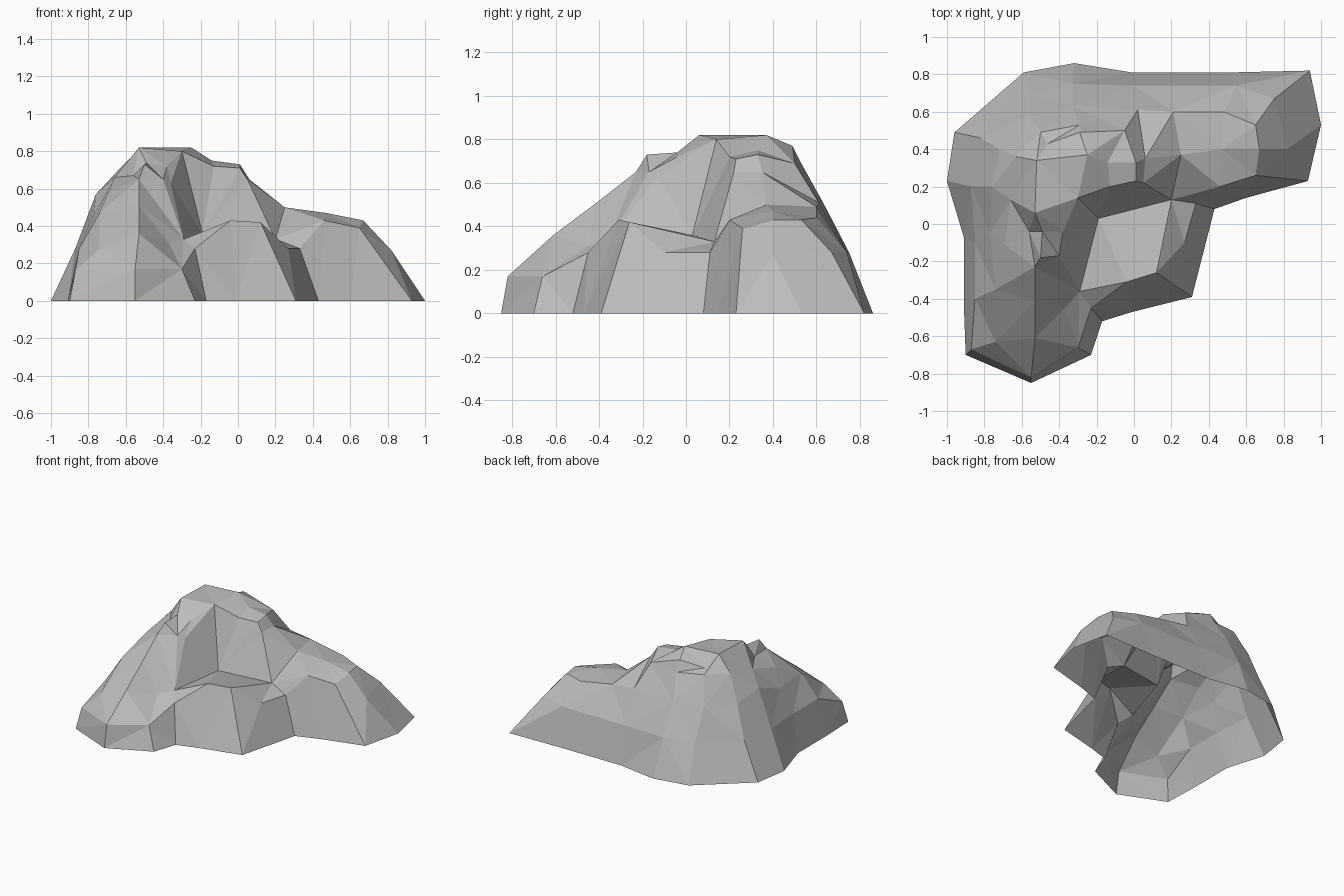
import bpy
import bmesh
from mathutils import Vector
from mathutils.geometry import delaunay_2d_cdt

# Remove the default object
default_cube = bpy.data.objects.get("Cube")
if default_cube:
    bpy.data.objects.remove(default_cube, do_unlink=True)

points = []
breaklines = []


def ridge(path, closed=False):
    """Add a feature line of the terrain as a chain of 3D points."""
    ids = []
    for corner in path:
        corner = Vector(corner)
        match = [i for i, p in enumerate(points) if (p - corner).length < 0.001]
        if not match:
            points.append(corner)
            match = [len(points) - 1]
        ids.append(match[0])
    breaklines.extend(zip(ids, ids[1:]))
    if closed:
        breaklines.append((ids[-1], ids[0]))
    return ids


def contour(height, path, closed=False):
    """Add a feature line that stays at one height."""
    return ridge([(x, y, height) for x, y in path], closed)


# Foot of the rock: an L-shaped outline on the ground
foot = contour(0, [
    (-.9, -.7), (-.55, -.85), (-.23, -.7), (-.17, -.52), (-.01, -.47),
    (.31, -.39), (.43, .08), (.6, .14), (.93, .23), (1, .53), (.94, .82),
    (.5, .81), (-.01, .81), (-.32, .86), (-.59, .81), (-.96, .49),
    (-1, .23), (-.91, -.07), (-.91, -.42)], closed=True)

# Corners named where several feature lines meet
spur_tip = (-.55, -.82, .17)
spur_toe = (-.3, -.66, .17)
spur_crest = (-.53, -.61, .36)
spur_brow = (-.53, -.41, .51)
spur_dent = (-.37, -.45, .31)
spur_hollow = (-.29, -.36, .33)
spur_heel = (-.87, -.67, .16)
spur_side = (-.74, -.63, .28)
cliff_corner = (-.19, .03, .36)
cliff_end = (.2, .13, .33)
cliff_top = (-.3, .14, .8)
cliff_edge = (-.36, -.13, .63)
notch_back = (-.53, -.23, .65)
notch_floor = (-.4, -.17, .65)
notch_lip = (-.38, -.04, .72)
notch_crest = (-.49, -.04, .74)
summit_front = (-.53, .06, .82)
summit_back = (-.52, .34, .82)
summit_east = (-.25, .37, .82)
east_step = (.06, .35, .65)
east_shoulder = (.25, .37, .5)
east_saddle = (.21, .6, .49)
east_crest = (.65, .53, .43)
east_brow = (.65, .26, .39)
east_corner = (.75, .67, .28)
west_bulge = (-.66, .13, .66)
west_top = (-.63, .36, .71)
west_flank = (-.76, .2, .57)

# Front spur: crest climbing from the tip towards the summit
ridge([spur_tip, spur_crest, spur_brow, notch_back, (-.5, -.18, .73),
       notch_crest, summit_front])
ridge([spur_tip, spur_toe, spur_crest, spur_dent, spur_hollow, spur_toe])
ridge([spur_brow, spur_hollow])
ridge([spur_dent, spur_toe])
ridge([spur_tip, spur_heel, spur_side, (-.74, -.35, .47),
       (-.69, -.11, .59), west_bulge])
ridge([spur_side, spur_crest])
ridge([(-.74, -.35, .47), (-.77, -.05, .47), west_flank])

# Low front ledge with its rim and the cliff foot behind it
ridge([spur_toe, (-.23, -.45, .28), (-.04, -.31, .43), (.12, -.26, .42),
       (.27, -.1, .28), (.33, .11, .28), cliff_end])
ridge([(.12, -.26, .42), cliff_end])
ridge([(-.23, -.45, .28), spur_hollow, cliff_corner, cliff_end])

# Cliff rim above the ledge, and the notch beside it
ridge([spur_hollow, cliff_edge, cliff_top,
       (-.13, .2, .72), (.01, .23, .71), (.05, .22, .65), cliff_end])
ridge([cliff_edge, cliff_corner, cliff_top])
ridge([notch_back, notch_floor, cliff_edge])
ridge([notch_crest, notch_lip, cliff_top])

# Summit plateau and the lower step to its east
ridge([cliff_top, summit_front, summit_back, summit_east], closed=True)
ridge([summit_east, (-.14, .33, .75), (.01, .33, .73), east_step,
       east_shoulder])
ridge([summit_back, (-.46, .43, .73), summit_east, (-.29, .49, .77),
       (-.05, .5, .69), east_step])
ridge([(.01, .23, .71), (.01, .33, .73)])
ridge([(.05, .22, .65), east_step])

# East spur: crest, brow and sides
ridge([cliff_end, east_shoulder, east_saddle])
ridge([cliff_end, (.46, .2, .43), east_brow, (.93, .23, 0)])
ridge([east_shoulder, (.47, .4, .47), (.67, .4, .43), (.82, .4, .27)])
ridge([(.46, .2, .43), (.47, .4, .47)])
ridge([east_brow, (.67, .4, .43), east_crest, east_corner, (.94, .82, 0)])
ridge([(.82, .4, .27), east_corner])
ridge([east_saddle, (.48, .6, .44), east_crest])

# Back and west flanks: two bands below the summit
contour(.28, [east_corner[:2], (.55, .74), (0, .74), (-.33, .75), (-.56, .69),
              (-.82, .46), (-.87, .2), (-.85, -.1), (-.85, -.4)])
ridge([(-.85, -.4, .28), spur_heel])
contour(.51, [(.02, .61), (-.33, .63), (-.56, .58), (-.72, .4)])
ridge([(.02, .61, .51), east_saddle])
ridge([(-.72, .4, .51), west_flank])
ridge([west_top, west_bulge, (-.56, -.04, .67), notch_back])
ridge([west_top, (-.5, .49, .71), (-.29, .53, .69)])

# Triangulate between the feature lines, inside the foot outline
flat, _, faces, sources, _, _ = delaunay_2d_cdt(
    [p.xy for p in points], breaklines, [foot], 1, 0.0001)

bm = bmesh.new()
verts = []
for xy, source in zip(flat, sources):
    if source:
        height = points[source[0]].z
    else:
        # A crossing of two lines takes the height of its nearest corner
        height = min(points, key=lambda p: (p.xy - xy).length).z
    verts.append(bm.verts.new((xy.x, xy.y, height)))
for face in faces:
    bm.faces.new([verts[i] for i in face])
bmesh.ops.delete(bm, geom=[v for v in bm.verts if not v.link_faces],
                 context='VERTS')
bm.normal_update()
for face in bm.faces:
    if face.normal.z < 0:
        face.normal_flip()

# Rock object with flat faces, open underneath
mesh = bpy.data.meshes.new("rock_outcrop")
bm.to_mesh(mesh)
bm.free()
rock = bpy.data.objects.new("rock_outcrop", mesh)
bpy.context.collection.objects.link(rock)

# Grey stone colour
stone = bpy.data.materials.new("grey_stone")
stone.use_nodes = True
grey = (0.5, 0.5, 0.5, 1)
stone.diffuse_color = grey
stone.node_tree.nodes["Principled BSDF"].inputs["Base Color"].default_value = grey
mesh.materials.append(stone)
